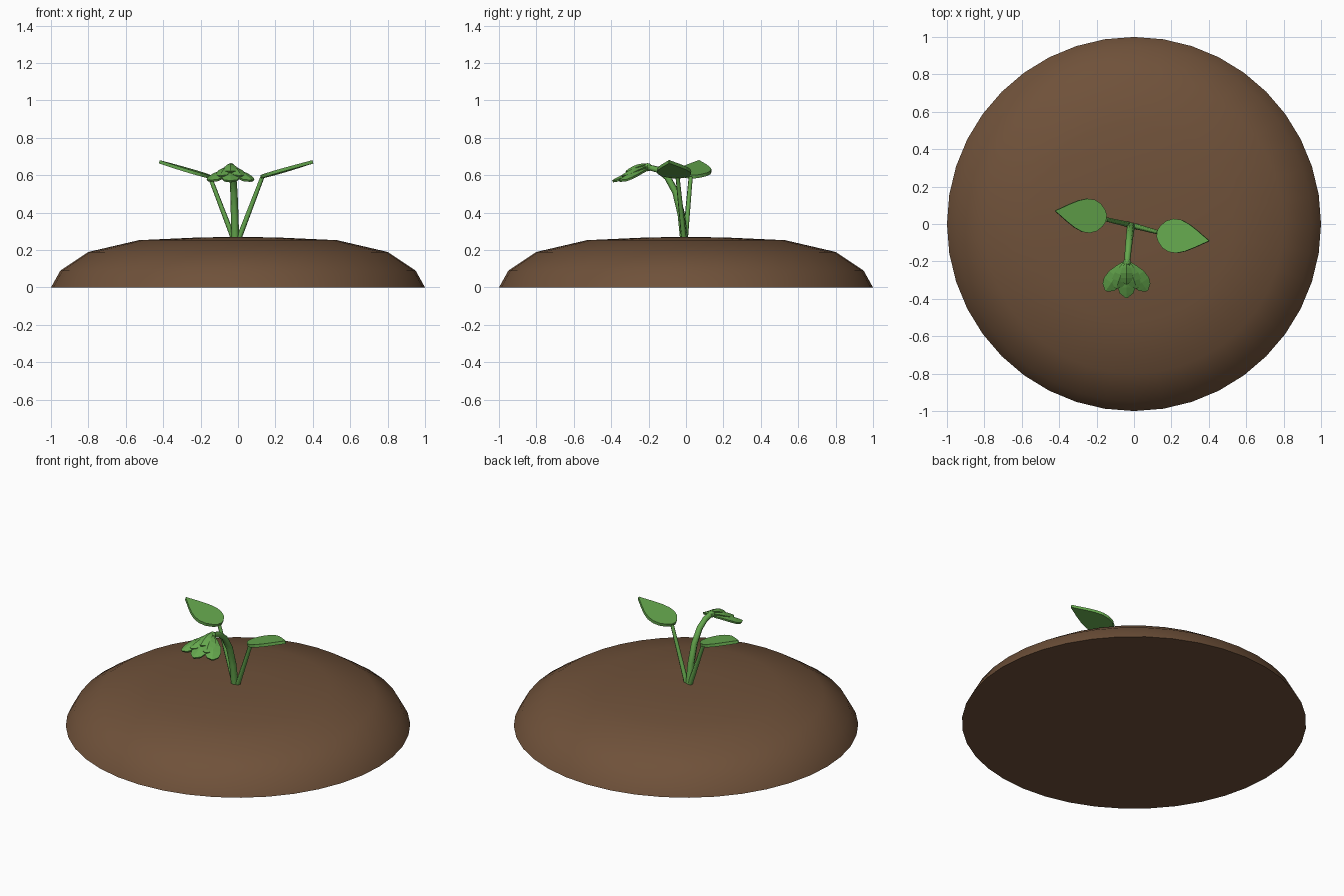
import bpy
import bmesh
import math
from mathutils import Vector

cube = bpy.data.objects.get("Cube")
if cube:
    bpy.data.objects.remove(cube, do_unlink=True)


def material(name, colour):
    mat = bpy.data.materials.new(name)
    mat.use_nodes = True
    mat.diffuse_color = (*colour, 1)
    mat.node_tree.nodes["Principled BSDF"].inputs["Base Color"].default_value = (*colour, 1)
    return mat


soil_brown = material("soil brown", (0.16, 0.083, 0.042))
leaf_green = material("leaf green", (0.13, 0.39, 0.075))


def add_object(name, data, mat):
    obj = bpy.data.objects.new(name, data)
    bpy.context.collection.objects.link(obj)
    data.materials.append(mat)
    return obj


# Soil mound: stacked rings with a flat underside and a pole on top
def mound(name, profile, sides):
    bm = bmesh.new()
    rings = []
    for radius, z in profile:
        angles = [2 * math.pi * i / sides for i in range(sides)]
        rings.append([bm.verts.new((radius * math.cos(a), radius * math.sin(a), z)) for a in angles])
    for low, high in zip(rings, rings[1:]):
        for i in range(sides):
            j = (i + 1) % sides
            bm.faces.new((low[i], low[j], high[j], high[i])).smooth = True
    pole = bm.verts.new((0, 0, 0.27))
    for i in range(sides):
        bm.faces.new((rings[-1][i], rings[-1][(i + 1) % sides], pole)).smooth = True
    bm.faces.new(rings[0][::-1])
    for edge in bm.edges:
        edge.smooth = edge.calc_face_angle(0) < math.radians(60)
    mesh = bpy.data.meshes.new(name)
    bm.to_mesh(mesh)
    bm.free()
    return add_object(name, mesh, soil_brown)


mound("soil_mound", [(1, 0), (0.95, 0.09), (0.8, 0.19), (0.53, 0.253), (0.2, 0.268)], 40)


# Stems: tapered tubes along a few points
def stem(name, points, radius):
    curve = bpy.data.curves.new(name, "CURVE")
    curve.dimensions = "3D"
    curve.bevel_depth = radius
    curve.bevel_resolution = 1
    curve.use_fill_caps = True
    spline = curve.splines.new("POLY")
    spline.points.add(len(points) - 1)
    for i, (point, co) in enumerate(zip(spline.points, points)):
        point.co = (*co, 1)
        point.radius = 1 - 0.25 * i / (len(points) - 1)
    return add_object(name, curve, leaf_green)


stem("left_leaf_stem", [(0, -0.01, 0.25), (0.13, -0.045, 0.59)], 0.015)
stem("right_leaf_stem", [(-0.02, -0.005, 0.25), (-0.15, 0.025, 0.59)], 0.015)
stem("bud_stem", [(-0.015, -0.01, 0.25), (-0.018, -0.025, 0.39), (-0.022, -0.055, 0.51),
                  (-0.027, -0.1, 0.59), (-0.032, -0.15, 0.63), (-0.037, -0.21, 0.645)], 0.022)

# Half widths along a leaf, from base to pointed tip
LEAF_SHAPE = [(0, 0.2), (0.05, 0.5), (0.15, 0.83), (0.28, 1), (0.42, 1),
              (0.58, 0.82), (0.75, 0.52), (0.88, 0.26), (1, 0.03)]
PETAL_SHAPE = [(0, 0.25), (0.2, 0.6), (0.45, 0.95), (0.7, 1), (0.87, 0.75), (1, 0.1)]


def leaf(name, shape, base, tip, half_width, thickness, cup=0, arch=0):
    base, tip = Vector(base), Vector(tip)
    side = (tip - base).cross(Vector((0, 0, 1))).normalized()
    bm = bmesh.new()
    rows = []
    for t, w in shape:
        mid = base.lerp(tip, t) + Vector((0, 0, arch * math.sin(math.pi * t)))
        rows.append([bm.verts.new(mid + side * half_width * w * s - Vector((0, 0, cup * w * abs(s))))
                     for s in (-1, 0, 1)])
    for a, b in zip(rows, rows[1:]):
        for i in (0, 1):
            bm.faces.new((a[i], a[i + 1], b[i + 1], b[i]))
    bmesh.ops.recalc_face_normals(bm, faces=bm.faces)
    if sum(f.normal.z for f in bm.faces) < 0:
        bmesh.ops.reverse_faces(bm, faces=bm.faces)
    mesh = bpy.data.meshes.new(name)
    bm.to_mesh(mesh)
    bm.free()
    obj = add_object(name, mesh, leaf_green)
    solid = obj.modifiers.new("thickness", "SOLIDIFY")
    solid.thickness = thickness
    solid.offset = 0
    return obj


# Two broad open leaves
leaf("left_leaf", LEAF_SHAPE, (0.125, -0.05, 0.592), (0.4, -0.09, 0.672), 0.09, 0.018)
leaf("right_leaf", LEAF_SHAPE, (-0.15, 0.03, 0.592), (-0.42, 0.07, 0.672), 0.09, 0.018)

# Drooping bud: overlapping layers of petals fanned toward the front
layers = [("outer", (-34, 34, 0), 0.175, 0.046, 0.0),
          ("middle", (-20, 20), 0.14, 0.036, 0.012),
          ("inner", (0,), 0.105, 0.032, 0.024)]
for label, fan, length, half_width, lift in layers:
    for n, degrees in enumerate(fan):
        a = math.radians(degrees)
        reach = length * (1 if degrees else 1.04)
        start = Vector((-0.04 + 0.02 * math.sin(a), -0.21, 0.634 + lift))
        end = start + Vector((reach * math.sin(a), -reach * math.cos(a), -0.36 * reach))
        leaf(f"{label}_petal_{n + 1}", PETAL_SHAPE, start, end, half_width, 0.012,
             cup=0.014, arch=0.012)

# Small knob where the bud meets its stem
bpy.ops.mesh.primitive_uv_sphere_add(segments=8, ring_count=6, radius=0.022,
                                     location=(-0.037, -0.205, 0.643))
knob = bpy.context.object
knob.name = "bud_knob"
knob.data.materials.append(leaf_green)
